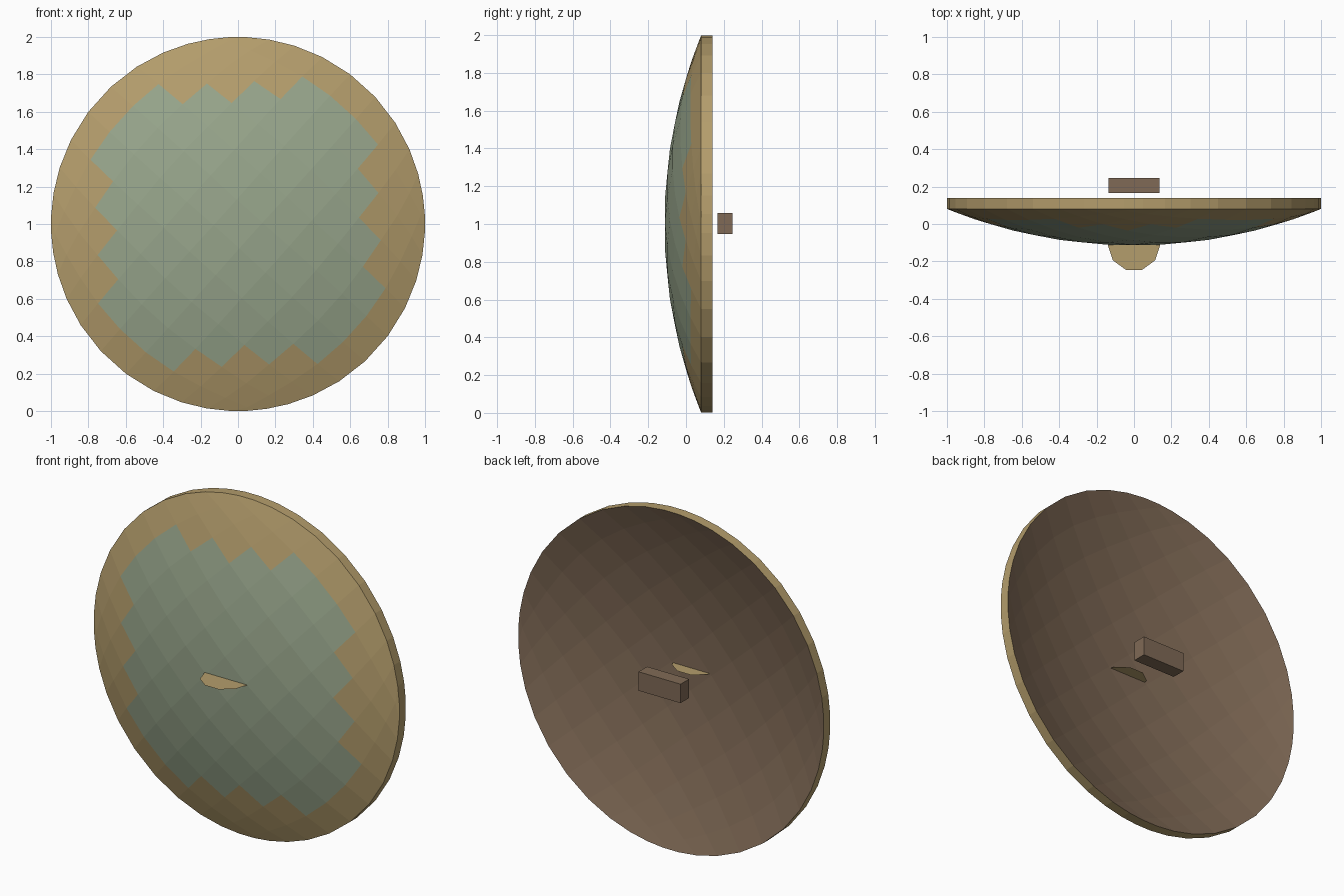
import bpy, bmesh, math
from mathutils import Matrix

if "Cube" in bpy.data.objects:
    bpy.data.objects.remove(bpy.data.objects["Cube"])


def material(name, srgb):
    m = bpy.data.materials.new(name)
    lin = [((c / 255 + 0.055) / 1.055) ** 2.4 for c in srgb]
    m.diffuse_color = (*lin, 1)
    m.use_nodes = True
    m.node_tree.nodes["Principled BSDF"].inputs["Base Color"].default_value = m.diffuse_color
    return m


TAN = material("tan", (180, 157, 108))
GREEN = material("sage_green", (152, 166, 140))
BROWN = material("brown", (128, 106, 86))


def add_object(name, bm, mats):
    mesh = bpy.data.meshes.new(name)
    bm.to_mesh(mesh)
    bm.free()
    for m in mats:
        mesh.materials.append(m)
    ob = bpy.data.objects.new(name, mesh)
    bpy.context.collection.objects.link(ob)
    return ob


# Shield: square grid rounded into a disc and bulged forward, then thickened
N, THICK, R = 11, 0.06, 2.66
TURN = math.radians(48)


def dome_point(i, j):
    u, v = 2 * i / N - 1, 2 * j / N - 1
    m, length = max(abs(u), abs(v)), math.hypot(u, v)
    k = (1 + (m / length - 1) * m ** 2.5) * (1 + 0.2 * m * (1 - m))
    u, v = u * k, v * k
    x = u * math.cos(TURN) - v * math.sin(TURN)
    z = u * math.sin(TURN) + v * math.cos(TURN)
    y = -0.115 + R - math.sqrt(R * R - x * x - z * z)
    return x, y, z + 1


bm = bmesh.new()
front = [[bm.verts.new(dome_point(i, j)) for j in range(N + 1)] for i in range(N + 1)]
back = [[bm.verts.new((v.co.x, v.co.y + THICK, v.co.z)) for v in row] for row in front]
for i in range(N):
    for j in range(N):
        ring = [(i, j), (i + 1, j), (i + 1, j + 1), (i, j + 1)]
        a, b = abs(i - N // 2), abs(j - N // 2)
        f = bm.faces.new([front[p][q] for p, q in ring])
        f.material_index = 1 if a + b <= 5 and max(a, b) <= 4 else 0  # painted field
        f = bm.faces.new([back[p][q] for p, q in reversed(ring)])
        f.material_index = 2
# Rim wall
border = ([(i, 0) for i in range(N)] + [(N, j) for j in range(N)]
          + [(i, N) for i in range(N, 0, -1)] + [(0, j) for j in range(N, 0, -1)])
for (a, b), (c, d) in zip(border, border[1:] + border[:1]):
    bm.faces.new([front[a][b], back[a][b], back[c][d], front[c][d]])
bmesh.ops.recalc_face_normals(bm, faces=bm.faces)
add_object("shield", bm, [TAN, GREEN, BROWN])

# Thin ten-sided boss plate through the centre
bm = bmesh.new()
bmesh.ops.create_circle(bm, cap_ends=True, segments=10, radius=0.14,
                        matrix=Matrix.Translation((0, -0.112, 1.003))
                        @ Matrix.Rotation(math.radians(18), 4, "Z"))
# Align so that flat sides face front and back
ang = min(math.atan2(v.co.y + 0.112, v.co.x) % (math.pi / 5) for v in bm.verts)
bmesh.ops.rotate(bm, verts=bm.verts, cent=(0, -0.112, 1.003),
                 matrix=Matrix.Rotation(-ang, 3, "Z"))
bmesh.ops.recalc_face_normals(bm, faces=bm.faces)
for f in bm.faces:
    f.normal_update()
    if f.normal.z < 0:
        f.normal_flip()
add_object("boss_plate", bm, [TAN])

# Handle block behind the shield
bm = bmesh.new()
bmesh.ops.create_cube(bm, size=1, matrix=Matrix.Translation((0, 0.207, 1.003))
                      @ Matrix.Diagonal((0.275, 0.08, 0.112, 1)))
add_object("handle", bm, [BROWN])
